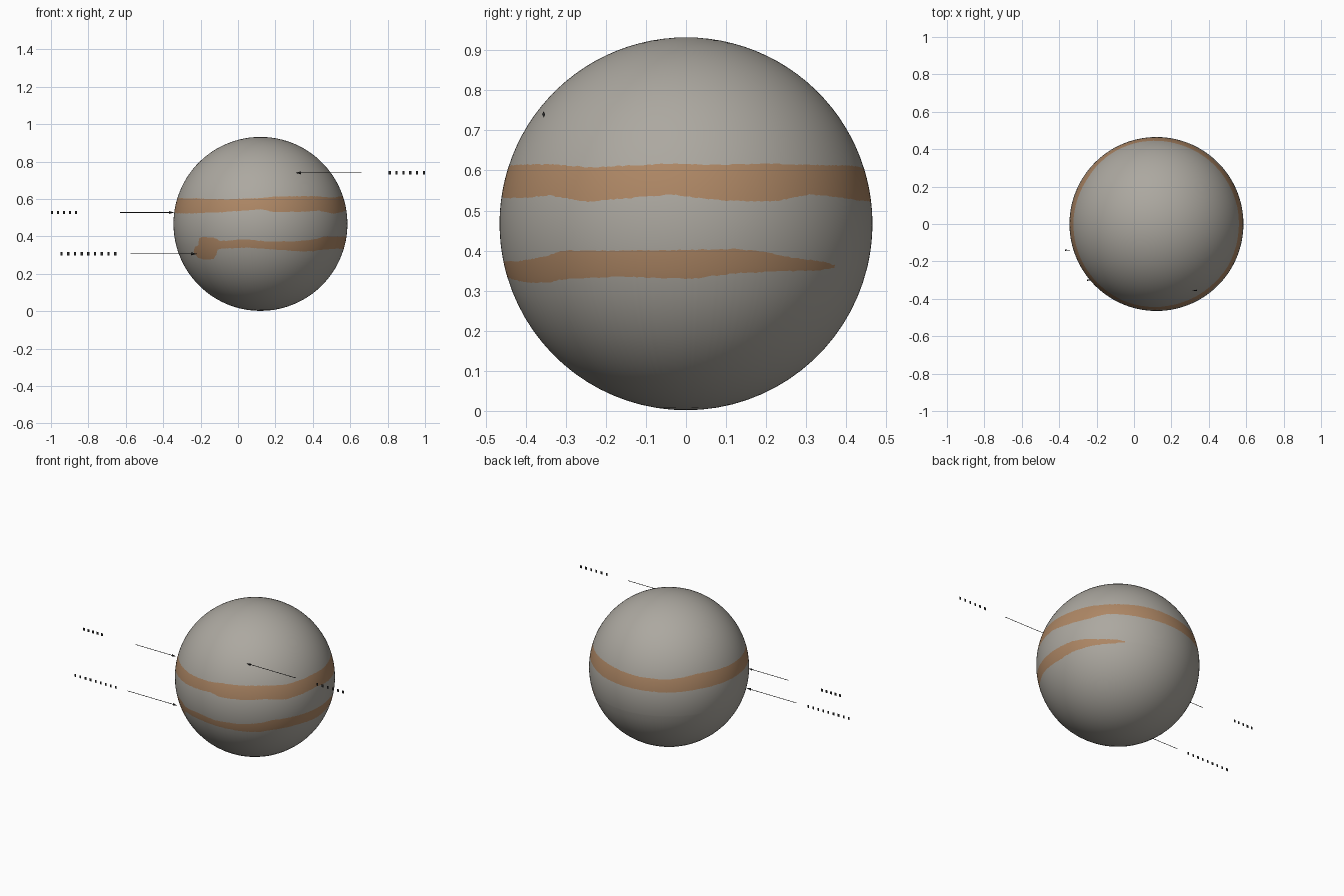
import bpy, bmesh, math, random

if "Cube" in bpy.data.objects:
    bpy.data.objects.remove(bpy.data.objects["Cube"])

random.seed(4)
CX, CZ, R = 0.12, 0.467, 0.465


def material(name, rgb):
    m = bpy.data.materials.new(name)
    m.diffuse_color = (*rgb, 1.0)
    m.use_nodes = True
    m.node_tree.nodes["Principled BSDF"].inputs["Base Color"].default_value = m.diffuse_color
    return m


GREY = material("warm_grey", (0.413, 0.392, 0.352))
BROWN = material("band_brown", (0.423, 0.243, 0.130))
INK = material("dark_ink", (0.02, 0.02, 0.02))


def finish(bm, name, mats):
    me = bpy.data.meshes.new(name)
    bm.normal_update()
    bm.to_mesh(me)
    bm.free()
    for m in mats:
        me.materials.append(m)
    ob = bpy.data.objects.new(name, me)
    bpy.context.collection.objects.link(ob)
    return ob


# Band edges: (longitude in degrees, lower z, upper z)
UPPER = [(-180, .525, .605), (-140, .523, .603), (-115, .53, .598), (-90, .545, .605),
         (-80, .53, .613), (-60, .532, .615), (-48, .538, .615), (-32, .522, .608),
         (-5, .54, .617), (12, .525, .614), (28, .523, .617), (42, .54, .614),
         (70, .525, .612), (100, .52, .597), (125, .518, .594), (148, .525, .615), (180, .525, .605)]
LOWER = [(-144, .308, .322), (-141, .285, .345), (-137, .278, .355), (-136, .277, .39),
         (-133, .275, .397), (-126, .28, .395), (-123, .30, .393), (-121, .33, .388),
         (-118, .335, .375), (-100, .34, .385), (-85, .333, .372), (-63, .32, .375),
         (-50, .322, .385), (-42, .33, .40), (-20, .335, .40), (2, .33, .402),
         (15, .343, .404), (24, .346, .398), (36, .35, .382), (46, .35, .375), (55, .358, .364)]


def edges_at(keys, lon):
    lon = min(max(lon, keys[0][0]), keys[-1][0])
    for a, b in zip(keys, keys[1:]):
        if lon <= b[0]:
            t = (lon - a[0]) / (b[0] - a[0])
            return [a[i] + t * (b[i] - a[i]) for i in (1, 2)]


# Planet: rings of faces that follow the wavy band edges
N = 360
ROWS = (16, 4, 8, 4, 20)          # faces per zone, south to north
bm = bmesh.new()
south = bm.verts.new((CX, 0, CZ - R))
north = bm.verts.new((CX, 0, CZ + R))
columns = []
for i in range(N):
    lon = -180 + i * 360 / N
    zs = edges_at(LOWER, lon) + edges_at(UPPER, lon)
    lats = [math.asin((z + random.uniform(-.0015, .0015) - CZ) / R) for z in zs]
    lats = [-math.pi / 2] + lats + [math.pi / 2]
    col = [south]
    for k, n in enumerate(ROWS):
        for j in range(1, n + 1):
            la = lats[k] + (lats[k + 1] - lats[k]) * j / n
            if k == len(ROWS) - 1 and j == n:
                col.append(north)
            else:
                h, a = R * math.cos(la), math.radians(lon)
                col.append(bm.verts.new((CX + h * math.cos(a), h * math.sin(a),
                                         CZ + R * math.sin(la))))
    columns.append(col)
zone_of_row = [k for k, n in enumerate(ROWS) for _ in range(n)]
for i in range(N):
    a, b = columns[i], columns[(i + 1) % N]
    lon = -180 + (i + .5) * 360 / N
    for r, zone in enumerate(zone_of_row):
        quad = list(dict.fromkeys((a[r], b[r], b[r + 1], a[r + 1])))
        f = bm.faces.new(quad)
        f.smooth = True
        in_lower = zone == 1 and LOWER[0][0] <= lon <= LOWER[-1][0]
        f.material_index = 1 if zone == 3 or in_lower else 0
finish(bm, "planet", [GREY, BROWN])


# Pointers: thin shaft with a four-sided arrowhead
def pointer(name, tip, tail, y, z):
    bm = bmesh.new()
    d = 1 if tail > tip else -1
    base, w = tip + d * .03, .0018
    bm.faces.new([bm.verts.new(p) for p in ((base, y, z - w), (tail, y, z - w),
                                            (tail, y, z + w), (base, y, z + w))])
    ring = [bm.verts.new((base, y + .004 * math.cos(q), z + .008 * math.sin(q)))
            for q in (0, math.pi / 2, math.pi, 1.5 * math.pi)]
    point = bm.verts.new((tip, y, z))
    bm.faces.new(ring)
    for i in range(4):
        bm.faces.new((ring[i], ring[(i + 1) % 4], point))
    bmesh.ops.recalc_face_normals(bm, faces=bm.faces)
    finish(bm, name, [INK])


# Blank caption marks: a row of plain small plates
def caption(name, x0, x1, y, z, count):
    bm = bmesh.new()
    step = (x1 - x0 - .012) / (count - 1)
    for i in range(count):
        x = x0 + i * step
        bm.faces.new([bm.verts.new(p) for p in ((x, y, z - .009), (x + .012, y, z - .009),
                                                (x + .012, y, z + .009), (x, y, z + .009))])
    finish(bm, name, [INK])


for label, tip, tail, x0, x1, y, z, count in (
        ("left_upper", -.34, -.63, -1.0, -.86, -.14, .528, 5),
        ("left_lower", -.22, -.575, -.95, -.65, -.30, .307, 9),
        ("right", .307, .66, .805, 1.0, -.355, .74, 6)):
    pointer(label + "_pointer", tip, tail, y, z)
    caption(label + "_caption_marks", x0, x1, y, z, count)
